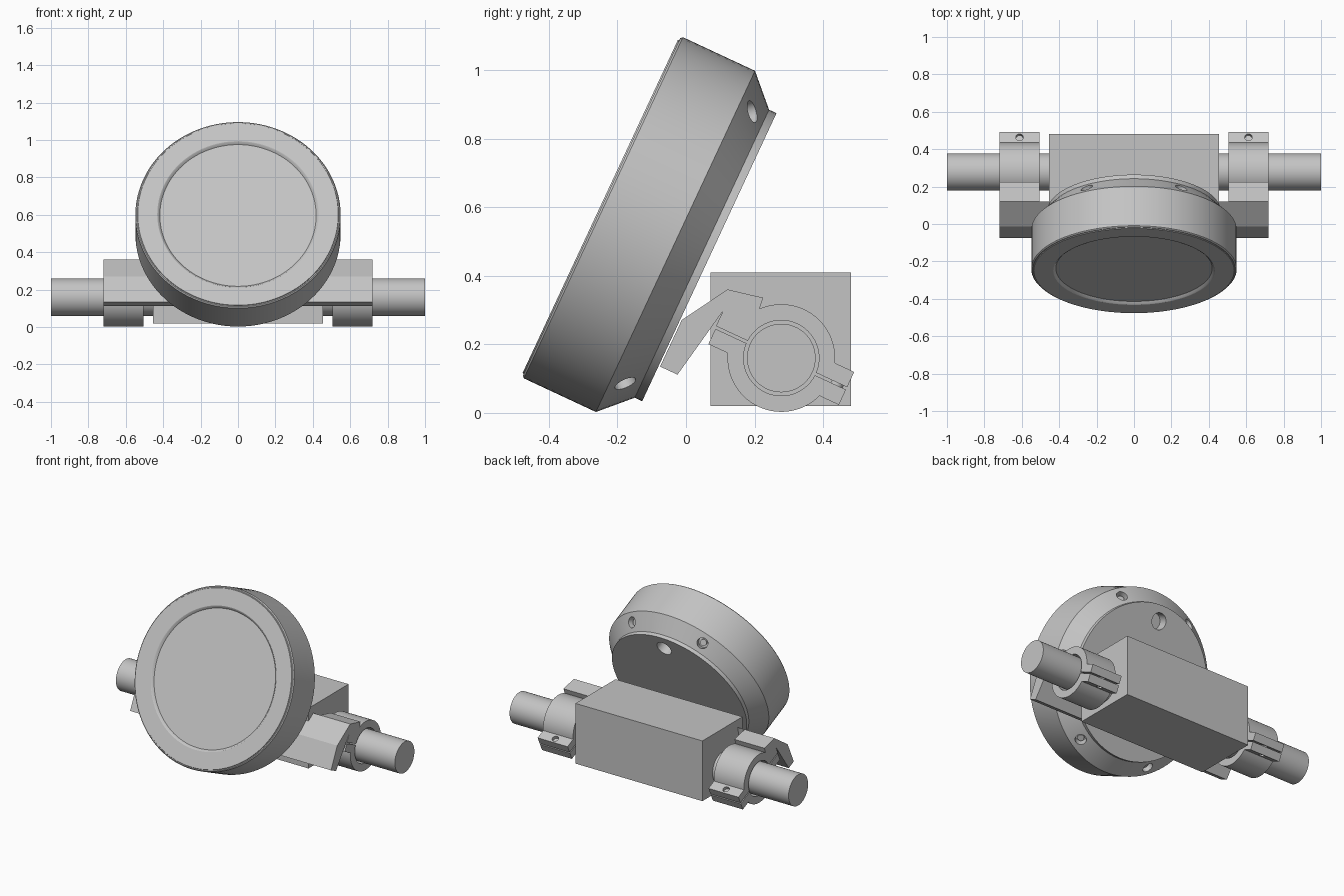
import bpy, bmesh, math
from mathutils import Matrix, Vector

if "Cube" in bpy.data.objects:
    bpy.data.objects.remove(bpy.data.objects["Cube"], do_unlink=True)

grey = bpy.data.materials.new("plain grey")
grey.use_nodes = True
grey.diffuse_color = (0.55, 0.55, 0.55, 1)
grey.node_tree.nodes["Principled BSDF"].inputs["Base Color"].default_value = grey.diffuse_color

TILT = Matrix.Rotation(math.radians(65), 4, 'X')
HEAD = Matrix.Translation((0, -0.25, 0.6025)) @ TILT     # local z points out of the dial
GRIP = Matrix.Translation((0, 0.278, 0.16)) @ TILT       # centred on the bar


def finish(name, bm, matrix=Matrix()):
    bmesh.ops.recalc_face_normals(bm, faces=bm.faces)
    mesh = bpy.data.meshes.new(name)
    bm.to_mesh(mesh)
    bm.free()
    mesh.materials.append(grey)
    obj = bpy.data.objects.new(name, mesh)
    obj.matrix_world = matrix
    bpy.context.collection.objects.link(obj)
    return obj


def smooth(obj):
    bpy.ops.object.select_all(action='DESELECT')
    obj.select_set(True)
    bpy.context.view_layer.objects.active = obj
    bpy.ops.object.shade_smooth_by_angle(angle=math.radians(25))


def lathe(name, profile, matrix, steps=96):
    """Spin (depth, radius) points round the local z axis."""
    bm = bmesh.new()
    verts = [bm.verts.new((r, 0, -d)) for d, r in profile]
    edges = [bm.edges.new(pair) for pair in zip(verts, verts[1:])]
    bmesh.ops.spin(bm, geom=verts + edges, cent=(0, 0, 0), axis=(0, 0, 1),
                   angle=math.tau, steps=steps, use_duplicate=False)
    bmesh.ops.remove_doubles(bm, verts=bm.verts, dist=0.0005)
    return finish(name, bm, matrix)


def extrude(name, outline, x0, x1):
    """Extrude (back, up) points across x in the clamp frame."""
    bm = bmesh.new()
    face = bm.faces.new([bm.verts.new((x0, b, -a)) for a, b in outline])
    new = bmesh.ops.extrude_face_region(bm, geom=[face])["geom"]
    bmesh.ops.translate(bm, vec=(x1 - x0, 0, 0),
                        verts=[v for v in new if isinstance(v, bmesh.types.BMVert)])
    return finish(name, bm, GRIP)


def cylinder(name, radius, length, centre, axis, matrix=Matrix(), segments=32):
    bm = bmesh.new()
    spin = Vector(axis).to_track_quat('Z', 'Y').to_matrix().to_4x4()
    bmesh.ops.create_cone(bm, cap_ends=True, segments=segments, radius1=radius,
                          radius2=radius, depth=length,
                          matrix=Matrix.Translation(centre) @ spin)
    return finish(name, bm, matrix)


def cut(obj, cutter):
    mod = obj.modifiers.new("cut", 'BOOLEAN')
    mod.operation = 'DIFFERENCE'
    mod.solver = 'EXACT'
    mod.object = cutter
    bpy.context.view_layer.objects.active = obj
    bpy.ops.object.modifier_apply(modifier=mod.name)
    bpy.data.objects.remove(cutter, do_unlink=True)


def arc(radius, start, end, steps=28):
    angles = [math.radians(start + (end - start) * i / steps) for i in range(steps + 1)]
    return [(radius * math.cos(t), radius * math.sin(t)) for t in angles]


# Round housing with a shallow recessed dial and a chamfered back
housing = lathe("gauge_housing", [
    (0.014, 0), (0.014, 0.418), (0.002, 0.428), (0, 0.432), (0, 0.536), (0.004, 0.538),
    (0.004, 0.543), (0.01, 0.549), (0.242, 0.549), (0.327, 0.4635), (0.351, 0.4635),
    (0.351, 0)], HEAD)

# Cable hole in the back
cut(housing, cylinder("hole_cutter", 0.05, 0.12, (0, 0.37, -0.351), (0, 0, 1), HEAD))

# Four screws sunk in the back chamfer
for i, degrees in enumerate((60, 120, 240, 300)):
    t = math.radians(degrees)
    out = Vector((math.cos(t), math.sin(t), 0))
    normal = (out + Vector((0, 0, -1))).normalized()
    spot = out * 0.506 + Vector((0, 0, -0.285))
    cut(housing, cylinder("screw_cutter", 0.033, 0.1, spot, normal, HEAD))
    screw = cylinder(f"housing_screw_{i + 1}", 0.02, 0.03, spot - normal * 0.037, normal, HEAD)
    smooth(screw)
smooth(housing)

# Block behind the gauge
bm = bmesh.new()
bmesh.ops.create_cube(bm, size=1, matrix=Matrix.Translation((0, 0.277, 0.215))
                      @ Matrix.Diagonal((0.91, 0.41, 0.39, 1)))
finish("block", bm)

# Handlebar
smooth(cylinder("bar", 0.1, 2, (0, 0.278, 0.16), (1, 0, 0), segments=64))

# Bent bracket plate carrying the gauge
extrude("bracket", [(-0.31, -0.172), (-0.254, -0.172), (-0.212, 0.054),
                    (-0.227, 0.115), (-0.31, -0.022)], -0.505, 0.505)

# Split clamps at both ends
GAP, EAR, REACH, BORE, RIM = 0.004, 0.053, 0.21, 0.11, 0.157
ear_angle = math.degrees(math.asin(EAR / RIM))
upper = ([(BORE, GAP), (REACH, GAP), (REACH, EAR)] + arc(RIM, ear_angle, 139)
         + [(-0.122, 0.137), (-0.227, 0.115), (-0.31, -0.022), (-0.31, -0.172),
            (-0.254, -0.172), (-0.212, 0.054), (-0.212, GAP), (-BORE, GAP)]
         + arc(BORE, 177, 3))
lower = ([(-BORE, -GAP), (-REACH, -GAP), (-REACH, -EAR)]
         + arc(RIM, 180 + ear_angle, 360 - ear_angle)
         + [(REACH, -EAR), (REACH, -GAP), (BORE, -GAP)] + arc(BORE, 357, 183))
for side, sign in (("left", 1), ("right", -1)):
    for part, outline in (("upper", upper), ("lower", lower)):
        clamp = extrude(f"{side}_clamp_{part}", outline, sign * 0.505, sign * 0.72)
        cut(clamp, cylinder("bolt_cutter", 0.02, 0.3, (sign * 0.612, 0, -0.18), (0, 1, 0), GRIP))
        smooth(clamp)
    smooth(cylinder(f"{side}_clamp_bolt", 0.019, 0.07, (sign * 0.612, 0, -0.18), (0, 1, 0), GRIP))
